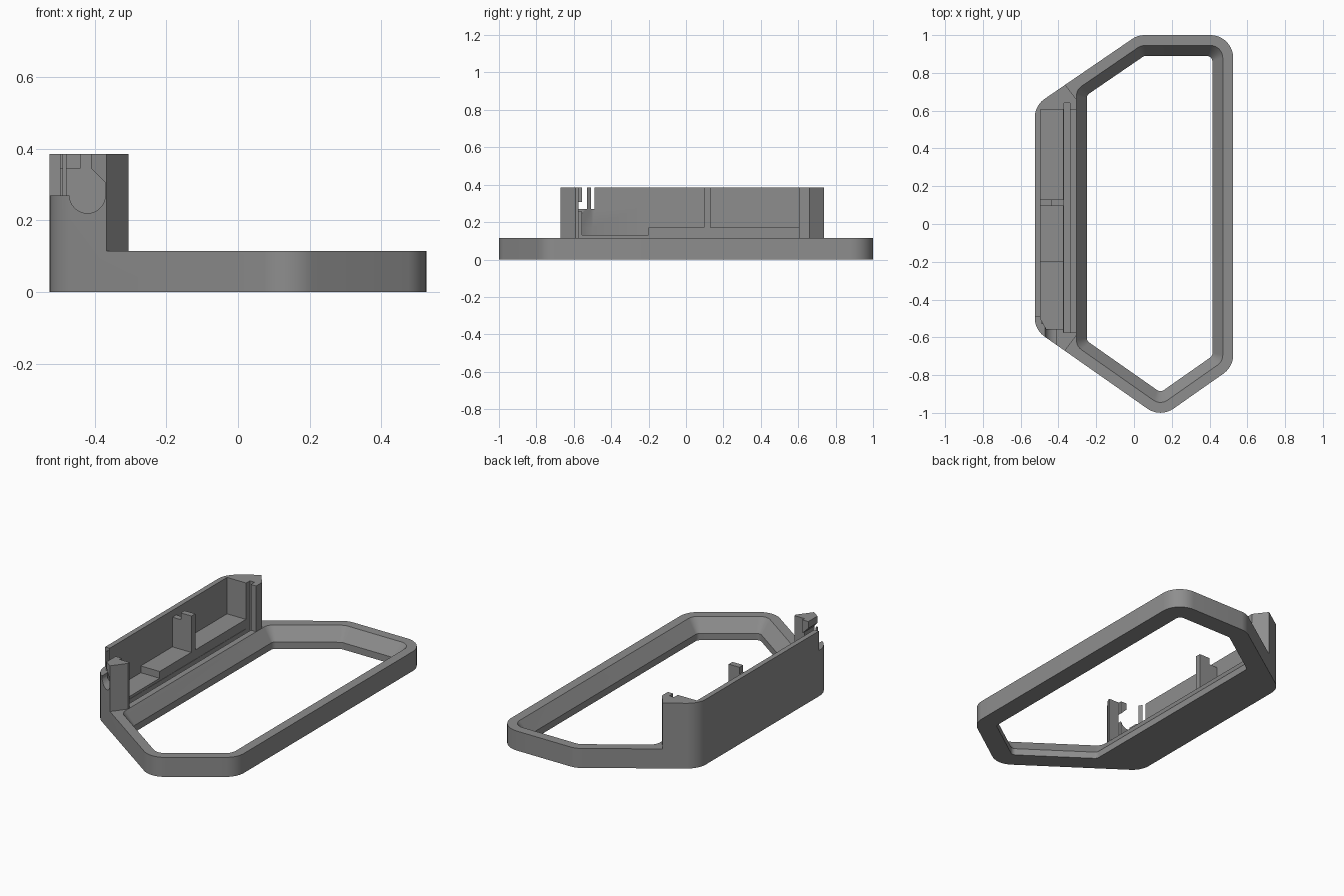
import bpy, bmesh, math
from mathutils import Vector

if "Cube" in bpy.data.objects:
    bpy.data.objects.remove(bpy.data.objects["Cube"])

grey = bpy.data.materials.new("mid_grey")
grey.diffuse_color = (0.27, 0.27, 0.27, 1)
grey.use_nodes = True
grey.node_tree.nodes["Principled BSDF"].inputs["Base Color"].default_value = grey.diffuse_color


def rounded(corners, radii, seg=10):
    """Replace each corner of a polygon by an arc (radius 0 keeps it sharp)."""
    pts, n = [], len(corners)
    for i, r in enumerate(radii):
        p = Vector(corners[i])
        a = (Vector(corners[i - 1]) - p).normalized()
        b = (Vector(corners[(i + 1) % n]) - p).normalized()
        if r == 0:
            pts.append(p)
            continue
        half = a.angle(b) / 2
        centre = p + (a + b).normalized() * r / math.sin(half)
        start = p + a * r / math.tan(half) - centre
        end = p + b * r / math.tan(half) - centre
        turn = start.angle_signed(end)
        for k in range(seg + 1):
            t = -turn * k / seg
            c, s = math.cos(t), math.sin(t)
            pts.append(centre + Vector((start.x * c - start.y * s,
                                        start.x * s + start.y * c)))
    return pts


def inset(corners, dists):
    """Move each edge of a counter-clockwise polygon inward."""
    n, lines = len(corners), []
    for i in range(n):
        p, q = Vector(corners[i]), Vector(corners[(i + 1) % n])
        d = (q - p).normalized()
        lines.append((p + Vector((-d.y, d.x)) * dists[i], d))
    out = []
    for i in range(n):
        (p, d), (q, e) = lines[i - 1], lines[i]
        t = (q - p).cross(e) / d.cross(e)
        out.append(p + d * t)
    return out


def loft(name, loops):
    """Closed solid through stacked 3D loops of equal length."""
    bm = bmesh.new()
    rings = [[bm.verts.new(p) for p in lp] for lp in loops]
    n = len(rings[0])
    for a, b in zip(rings, rings[1:]):
        for i in range(n):
            j = (i + 1) % n
            bm.faces.new((a[i], a[j], b[j], b[i]))
    bm.faces.new(rings[0][::-1])
    bm.faces.new(rings[-1])
    bmesh.ops.recalc_face_normals(bm, faces=bm.faces)
    me = bpy.data.meshes.new(name)
    bm.to_mesh(me)
    bm.free()
    ob = bpy.data.objects.new(name, me)
    me.materials.append(grey)
    bpy.context.collection.objects.link(ob)
    return ob


def prism(name, pts, z0, z1):
    return loft(name, [[(p[0], p[1], z) for p in pts] for z in (z0, z1)])


def box(name, x0, x1, y0, y1, z0, z1):
    return prism(name, [(x0, y0), (x1, y0), (x1, y1), (x0, y1)], z0, z1)


def cut(target, cutter):
    m = target.modifiers.new("cut", 'BOOLEAN')
    m.operation, m.solver, m.object = 'DIFFERENCE', 'EXACT', cutter
    bpy.context.view_layer.objects.active = target
    bpy.ops.object.modifier_apply(modifier=m.name)
    bpy.data.objects.remove(cutter)


RIM, TOP = 0.115, 0.385

# Frame blank: outline extruded to full height
outline = [(-0.525, -0.56), (0.14, -1.026), (0.525, -0.756),
           (0.525, 1.0), (0.02, 1.0), (-0.525, 0.627)]
frame = prism("frame", rounded(outline, [0.12] * 6), 0, TOP)

# Lower everything except the tall side compartment
cut(frame, prism("rim_cutter", [
    (-0.305, -0.59), (-0.485, -0.83), (-0.485, -2), (2, -2), (2, 2),
    (-0.485, 2), (-0.485, 0.895), (-0.305, 0.66)], RIM, 0.6))

# Central opening with a sloped upper edge
wide = rounded(inset(outline, [0.055] * 5 + [0.22]), [0.065] * 6)
tight = rounded(inset(outline, [0.11] * 5 + [0.275]), [0.03] * 6)
cut(frame, loft("opening_cutter", [
    [(p.x, p.y, z) for p in lp] for lp, z in
    ((tight, -0.1), (tight, 0.04), (wide, RIM), (wide, 0.5))]))

# Compartment cavity, deeper front bay, side opening and panel slot
plan = [(-0.495, -0.50), (-0.465, -0.555), (-0.37, -0.555),
        (-0.37, 0.605), (-0.495, 0.605)]
cut(frame, prism("cavity_cutter", plan, 0.17, 0.5))
bay = plan[:3] + [(-0.37, -0.2), (-0.495, -0.2)]
cut(frame, prism("bay_cutter", bay, 0.13, 0.3))
cut(frame, box("side_cutter", -0.372, -0.28, -0.575, 0.605, RIM, 0.5))
cut(frame, box("slot_cutter", -0.37, -0.34, -0.575, 0.64, 0.08, 0.5))

# Cable exit: round-bottomed notch with an overhanging hook
arc = [(-0.42 + 0.05 * math.cos(t), 0.27 + 0.05 * math.sin(t))
       for t in (math.pi * (1 + k / 16) for k in range(17))]
notch = arc + [(-0.37, 0.305), (-0.41, 0.345), (-0.41, 0.5),
               (-0.6, 0.5), (-0.6, 0.27)]
cut(frame, loft("cable_cutter",
                [[(x, y, z) for x, z in notch] for y in (-0.85, -0.53)]))
cut(frame, box("corner_cutter", -0.6, -0.49, -0.85, -0.49, 0.27, 0.5))

# Divider rib with a stepped top
rib = [(-0.495, 0.17), (-0.37, 0.17), (-0.37, TOP), (-0.44, TOP),
       (-0.44, 0.345), (-0.495, 0.345)]
divider = loft("divider_rib", [[(x, y, z) for x, z in rib] for y in (0.095, 0.13)])

# Smooth rounded corners, keep crisp edges
for ob in (frame, divider):
    bpy.ops.object.select_all(action='DESELECT')
    ob.select_set(True)
    bpy.context.view_layer.objects.active = ob
    bpy.ops.object.shade_smooth_by_angle(angle=math.radians(30))
